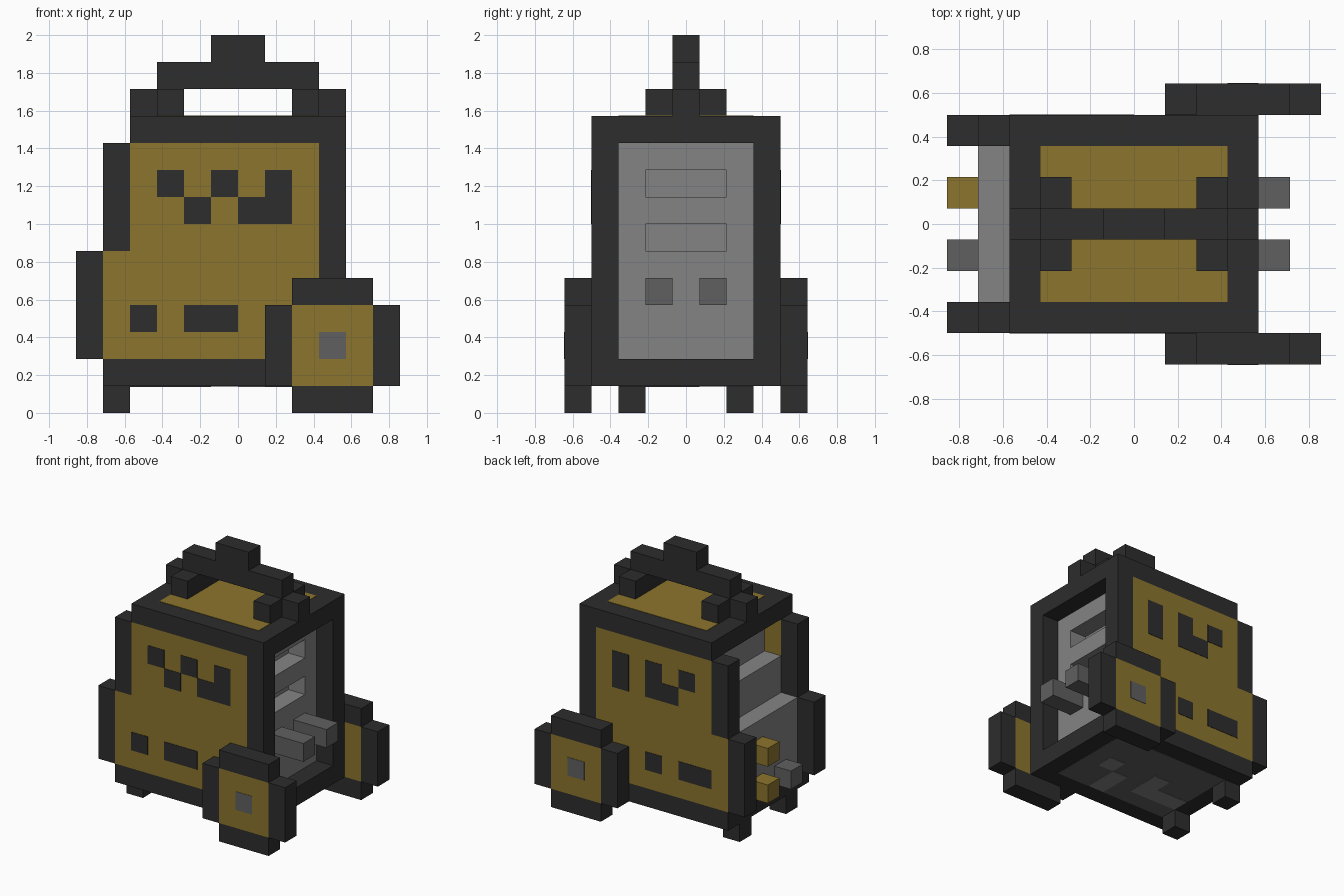
import bpy
import bmesh
from mathutils import Matrix

cube = bpy.data.objects.get("Cube")
if cube:
    bpy.data.objects.remove(cube, do_unlink=True)

U = 1 / 7        # one block
T = 0.02         # half thickness of painted plates, in blocks


def material(name, hex_rgb):
    def linear(c):
        c /= 255
        return c / 12.92 if c <= 0.04045 else ((c + 0.055) / 1.055) ** 2.4
    col = tuple(linear((hex_rgb >> s) & 255) for s in (16, 8, 0)) + (1.0,)
    m = bpy.data.materials.new(name)
    m.use_nodes = True
    m.diffuse_color = col
    m.node_tree.nodes["Principled BSDF"].inputs["Base Color"].default_value = col
    return m


DARK = material("charcoal", 0x2D2D2D)
GOLD = material("ochre", 0x8C752D)
GREY = material("light_grey", 0x848484)
MID = material("mid_grey", 0x606060)


def part(name, mat, *boxes):
    """One object from boxes given as (x0, x1, y0, y1, z0, z1) in blocks."""
    bm = bmesh.new()
    for x0, x1, y0, y1, z0, z1 in boxes:
        centre = Matrix.Translation(((x0 + x1) * U / 2, (y0 + y1) * U / 2, (z0 + z1) * U / 2))
        size = Matrix.Diagonal(((x1 - x0) * U, (y1 - y0) * U, (z1 - z0) * U, 1))
        bmesh.ops.create_cube(bm, size=1, matrix=centre @ size)
    me = bpy.data.meshes.new(name)
    bm.to_mesh(me)
    bm.free()
    me.materials.append(mat)
    ob = bpy.data.objects.new(name, me)
    bpy.context.collection.objects.link(ob)
    return ob


# Base with painted underside
part("base", DARK, (-5, 4, -3.5, 3.5, 1, 2))
part("underside_panel", MID, (-4, 3, -2.5, 2.5, 1 - T, 1 + T))
part("underside_patches", GREY, *[(x0, x1, y0, y1, 1 - 2 * T, 1) for x0, x1, y0, y1 in
     ((0, 1, -2.5, -0.5), (1, 2, -0.5, 0.5), (-4, -1, -1.5, -0.5), (-2, -1, -0.5, 0.5))])

# Lid with painted top
part("lid", DARK, (-4, 4, -3.5, 3.5, 10, 11))
part("lid_panel", GOLD, (-3, 3, -2.5, 2.5, 11 - T, 11 + T))

# Carrying handle
part("handle", DARK, (-4, -2, -0.5, 0.5, 11, 12), (2, 4, -0.5, 0.5, 11, 12),
     (-3, 3, -0.5, 0.5, 12, 13), (-1, 1, -0.5, 0.5, 13, 14))
part("handle_braces", DARK, *[(x, x + 1, y, y + 1, 11, 12) for x in (-3, 2) for y in (-1.5, 0.5)])

# Stepped core, with two slots in its left face
part("core", GREY, (-5, 2, -2.5, 2.5, 2, 6), (-4, 2, -2.5, 2.5, 6, 8), (-3, 2, -2.5, 2.5, 8, 10))
part("slotted_panel", GREY, (2, 3, -2.5, 2.5, 2, 6), (2, 3, -2.5, 2.5, 7, 8), (2, 3, -2.5, 2.5, 9, 10),
     *[(2, 3, y, y + 1, z, z + 1) for y in (-2.5, 1.5) for z in (6, 8)])

# Painted spots as (x0, x1, z0, z1)
SPOTS = {
    "front": ((-3, -2, 8, 9), (-1, 0, 8, 9), (1, 2, 8, 9), (-2, -1, 7, 8), (0, 2, 7, 8),
              (-4, -3, 3, 4), (-2, 0, 3, 4)),
    "back": ((1, 2, 7, 9), (-1, 0, 7, 9), (-2, -1, 7, 8), (-3, -2, 8, 9),
             (-1, 0, 3, 4), (-4, -2, 3, 4)),
}

# Side walls and wheels, front and back
for side, s in (("front", -1), ("back", 1)):
    y0, y1 = sorted((s * 2.5, s * 3.5))
    part(side + "_wall", GOLD, (-4, 3, y0, y1, 2, 10), (-5, -4, y0, y1, 2, 6))
    part(side + "_wall_frame", DARK, (-5, -4, y0, y1, 6, 10), (-6, -5, y0, y1, 2, 6),
         (3, 4, y0, y1, 2, 10))
    part(side + "_spots", DARK, *[(a, b, s * 3.5 - T, s * 3.5 + T, c, d) for a, b, c, d in SPOTS[side]])

    y0, y1 = sorted((s * 3.5, s * 4.5))
    part(side + "_wheel_tyre", DARK, (1, 2, y0, y1, 1, 4), (5, 6, y0, y1, 1, 4),
         (2, 5, y0, y1, 0, 1), (2, 5, y0, y1, 4, 5))
    part(side + "_wheel_disc", GOLD, (2, 5, y0, y1, 1, 4))
    part(side + "_wheel_hub", MID, (3, 4, s * 4.5 - T, s * 4.5 + T, 2, 3))

    # Foot and lever
    y0, y1 = sorted((s * 1.5, s * 2.5))
    part(side + "_foot", DARK, (-5, -4, y0, y1, 0, 1))
    y0, y1 = sorted((s * 0.5, s * 1.5))
    part(side + "_lever", MID, (3, 5, y0, y1, 4, 5))

# Buttons on the stepped face
part("ochre_buttons", GOLD, (-6, -5, 0.5, 1.5, 4, 5), (-6, -5, 0.5, 1.5, 2, 3))
part("grey_button", MID, (-6, -5, -1.5, -0.5, 2, 3))
